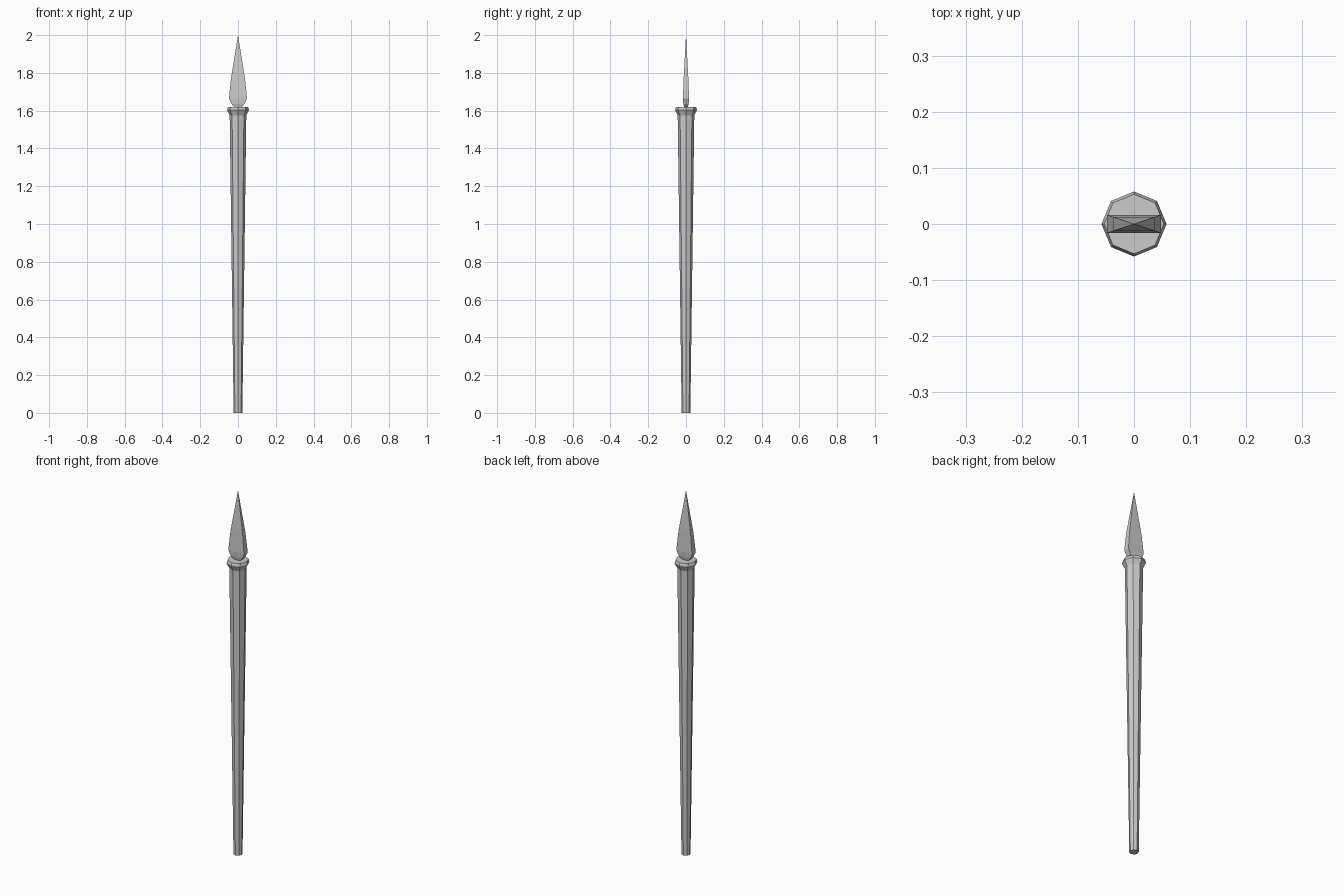
import bpy, bmesh
from math import cos, sin, tau

if "Cube" in bpy.data.objects:
    bpy.data.objects.remove(bpy.data.objects["Cube"])


def loft(name, rings, tip=None):
    """Skin a stack of matching rings, capping the ends or closing to a tip."""
    bm = bmesh.new()
    loops = [[bm.verts.new(p) for p in ring] for ring in rings]
    n = len(loops[0])
    for a, b in zip(loops, loops[1:]):
        for i in range(n):
            j = (i + 1) % n
            bm.faces.new((a[i], a[j], b[j], b[i]))
    bm.faces.new(loops[0][::-1])
    if tip:
        t = bm.verts.new(tip)
        for i in range(n):
            bm.faces.new((loops[-1][i], loops[-1][(i + 1) % n], t))
    else:
        bm.faces.new(loops[-1])
    bmesh.ops.recalc_face_normals(bm, faces=bm.faces)
    mesh = bpy.data.meshes.new(name)
    bm.to_mesh(mesh)
    bm.free()
    obj = bpy.data.objects.new(name, mesh)
    bpy.context.collection.objects.link(obj)
    return obj


def octagon(r, z):
    return [(r * cos(tau * i / 8), r * sin(tau * i / 8), z) for i in range(8)]


def blade_section(w, d, z):
    # flat-edged section with a centre seam on each broad face
    return [(w, -d, z), (w, d, z), (0, d, z), (-w, d, z), (-w, -d, z), (0, -d, z)]


# Tapered octagonal shaft with flared collar
shaft_profile = [(0.023, 0), (0.044, 1.575), (0.058, 1.603), (0.053, 1.62)]
loft("shaft", [octagon(r, z) for r, z in shaft_profile])

# Leaf-shaped spear blade
blade_profile = [(0.012, 0.008, 1.612), (0.034, 0.014, 1.635),
                 (0.048, 0.016, 1.665), (0.037, 0.0125, 1.77)]
loft("blade", [blade_section(*p) for p in blade_profile], tip=(0, 0, 2.0))
